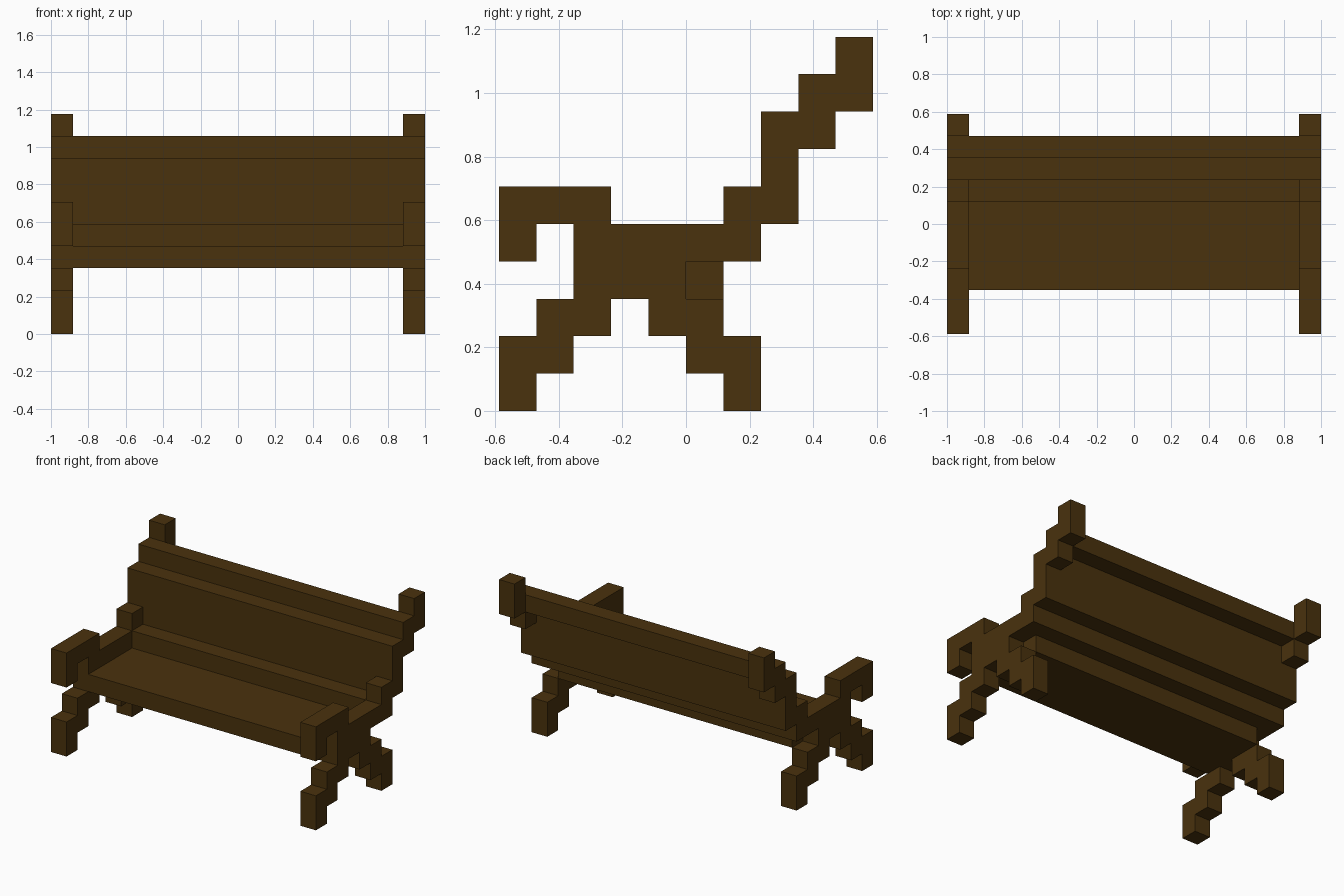
import bpy, bmesh

if "Cube" in bpy.data.objects:
    bpy.data.objects.remove(bpy.data.objects["Cube"])

U = 2 / 17  # block size: the bench is 17 blocks wide

wood = bpy.data.materials.new("dark brown wood")
wood.diffuse_color = (0.068, 0.032, 0.004, 1)
wood.use_nodes = True
wood.node_tree.nodes["Principled BSDF"].inputs["Base Color"].default_value = wood.diffuse_color


def extrude_profile(name, profile, x0, x1):
    """Extrude a (y, z) outline, in blocks, from x0 to x1."""
    bm = bmesh.new()
    face = bm.faces.new([bm.verts.new((x0 * U, y * U, z * U)) for y, z in profile])
    ext = bmesh.ops.extrude_face_region(bm, geom=[face])
    moved = [g for g in ext["geom"] if isinstance(g, bmesh.types.BMVert)]
    bmesh.ops.translate(bm, verts=moved, vec=((x1 - x0) * U, 0, 0))
    bmesh.ops.recalc_face_normals(bm, faces=bm.faces)
    mesh = bpy.data.meshes.new(name)
    bm.to_mesh(mesh)
    bm.free()
    mesh.materials.append(wood)
    obj = bpy.data.objects.new(name, mesh)
    bpy.context.collection.objects.link(obj)
    return obj


def plank(name, y0, y1, z0, z1):
    return extrude_profile(name, [(y0, z0), (y1, z0), (y1, z1), (y0, z1)], -7.5, 7.5)


# Stepped end frame: legs, back post and armrest in one outline
frame = [
    (-5, 0), (-4, 0), (-4, 1), (-3, 1), (-3, 2), (-2, 2), (-2, 3),   # front leg
    (-1, 3), (-1, 2), (0, 2), (0, 1), (1, 1), (1, 0), (2, 0),        # rear leg
    (2, 2), (1, 2), (1, 3), (0, 3), (0, 4),
    (2, 4), (2, 5), (3, 5), (3, 7), (4, 7), (4, 8), (5, 8),          # back post
    (5, 10), (4, 10), (4, 9), (3, 9), (3, 8), (2, 8), (2, 6), (1, 6),
    (1, 5), (-2, 5), (-2, 6), (-5, 6), (-5, 4), (-4, 4), (-4, 5),    # armrest
    (-3, 5), (-3, 3), (-4, 3), (-4, 2), (-5, 2),
]
for side, x in (("left", -8.5), ("right", 7.5)):
    extrude_profile(side + "_end_frame", frame, x, x + 1)

# Planks between the frames
plank("seat", -3, 1, 3, 4)
plank("lower_back_rail", 1, 2, 4, 5)
plank("backrest", 2, 3, 5, 8)
plank("top_back_rail", 3, 4, 8, 9)
